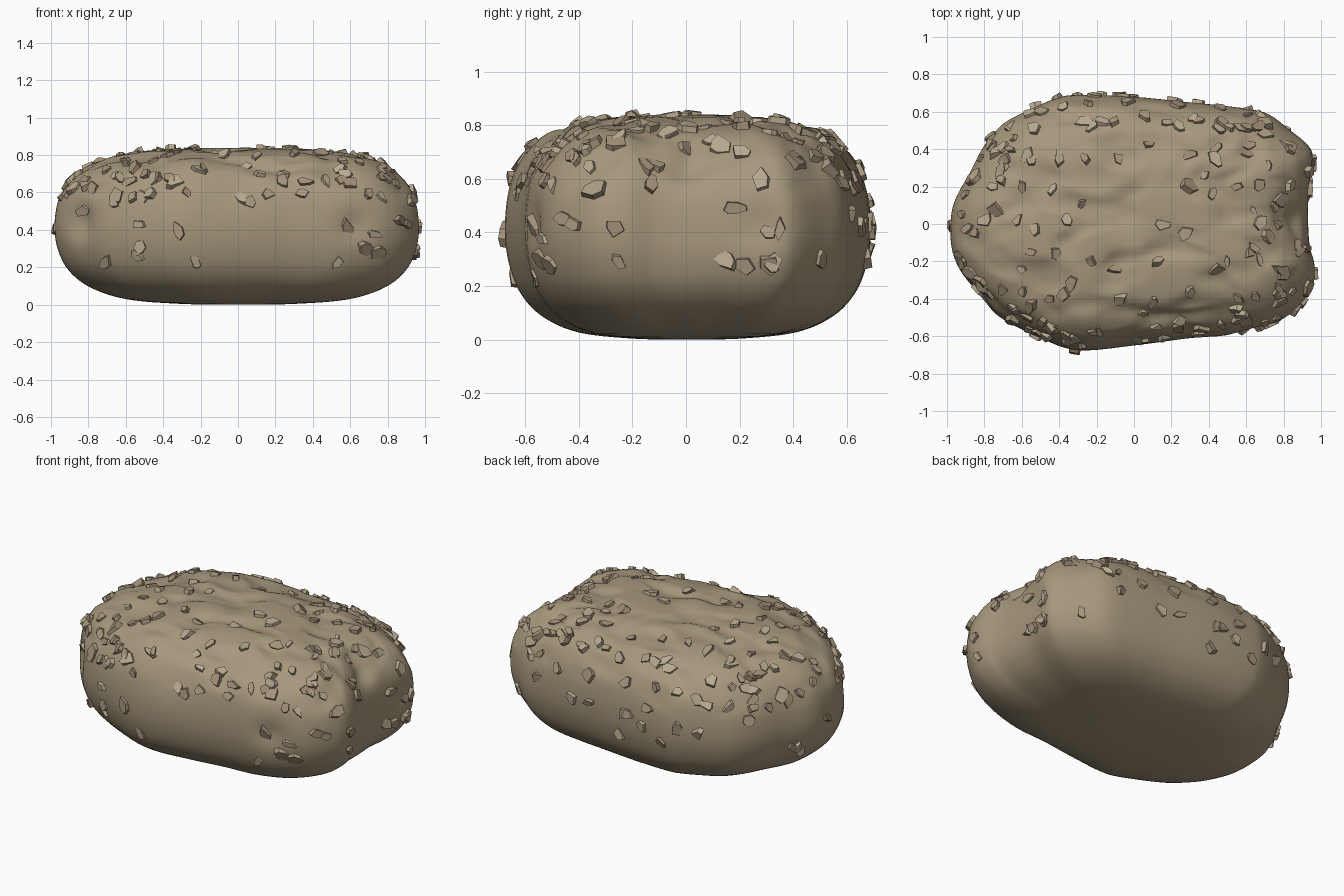
import bpy, bmesh, math, random
from mathutils import Vector, noise
from mathutils.bvhtree import BVHTree

if "Cube" in bpy.data.objects:
    bpy.data.objects.remove(bpy.data.objects["Cube"])

random.seed(7)


def material(name, rgb):
    m = bpy.data.materials.new(name)
    m.diffuse_color = (*rgb, 1)
    m.use_nodes = True
    m.node_tree.nodes["Principled BSDF"].inputs["Base Color"].default_value = m.diffuse_color
    return m


def spline(p, n, closed):
    """Catmull-Rom resampling of 2D points."""
    pts = [Vector(q) for q in p]
    k, out = len(pts), []
    get = (lambda i: pts[i % k]) if closed else (lambda i: pts[max(0, min(k - 1, i))])
    for i in range(k if closed else k - 1):
        a, b, c, d = (get(i + j) for j in (-1, 0, 1, 2))
        for s in range(n):
            t = s / n
            out.append(0.5 * (2 * b + (c - a) * t + (2 * a - 5 * b + 4 * c - d) * t * t
                              + (3 * b - a - 3 * c + d) * t ** 3))
    return out if closed else out + [pts[-1]]


# Plan outline (seen from the top) and vertical profile (scale, height)
OUTLINE = [(.93, 0), (.935, .15), (.965, .30), (.95, .40), (.83, .505), (.70, .595), (.50, .63),
           (.3, .65), (0, .68), (-.3, .69), (-.42, .67), (-.57, .605), (-.7, .535), (-.8, .42),
           (-.88, .27), (-.96, .12), (-.98, 0), (-.97, -.15), (-.9, -.31), (-.8, -.43),
           (-.7, -.51), (-.5, -.61), (-.3, -.675), (0, -.65), (.3, -.61), (.55, -.59),
           (.75, -.53), (.87, -.45), (.955, -.33), (.965, -.22), (.94, -.12)]
PROFILE = [(.02, 0), (.3, .004), (.6, .028), (.8, .09), (.92, .18), (.98, .29), (1, .41),
           (.985, .54), (.945, .63), (.87, .71), (.74, .78), (.5, .823), (.25, .838), (.02, .84)]
# Local dents: centre, radius, depth
DENTS = [((-.86, -.38, .45), .12, .05), ((.62, -.57, .42), .10, .03), ((.93, .28, .42), .11, .03),
         ((.88, 0, .66), .10, .03), ((.0, -.62, .65), .16, .02), ((.5, -.5, .72), .10, .03),
         ((-.05, .06, .84), .10, .03), ((.62, .4, .78), .08, .04), ((.35, .25, .82), .07, .03),
         ((-.6, .12, .8), .09, .03), ((-.55, -.35, .78), .10, .03), ((-.1, -.22, .83), .09, .03)]


def dented(p, n):
    q = Vector((p.x * 3.5, p.y * 6, p.z * 6))
    upper = max(0, min(1, (p.z - .52) / .22))
    d = -.045 * max(0, noise.noise(q) - .1) * upper
    d -= .045 * max(0, noise.noise(q * 1.5 + Vector((5, 2, 9))) - .08) * upper
    for c, r, depth in DENTS:
        d -= .9 * depth * math.exp(-((p - Vector(c)).length / r) ** 2 * 1.5)
    # broken furrow along the front shoulder
    if p.y < 0 and p.z > .6:
        fade = math.exp(-((p.x - .1) / .5) ** 4)
        d -= .02 * fade * math.exp(-((p.y + .47 + .04 * math.sin(7 * p.x)) / .04) ** 2)
    return p + n * d


# Smooth rock body; the hollow in the right end fades out towards the base
bm = bmesh.new()
ring = spline(OUTLINE, 5, True)
rows = []
for s in spline(PROFILE, 6, False):
    row, low = [], max(0, min(1, (.4 - s.y) / .3))
    for o in ring:
        hollow = .035 * math.exp(-(o.y / .2) ** 2) if o.x > 0 else 0
        row.append(bm.verts.new(((o.x + hollow * low) * s.x, o.y * s.x, s.y)))
    rows.append(row)
N = len(ring)
for a, b in zip(rows, rows[1:]):
    for i in range(N):
        bm.faces.new((a[i], a[(i + 1) % N], b[(i + 1) % N], b[i]))
bm.faces.new(rows[0][::-1])
bm.faces.new(rows[-1])
bm.normal_update()
moved = [dented(v.co.copy(), v.normal) for v in bm.verts]
for v, co in zip(bm.verts, moved):
    v.co = co
for f in bm.faces:
    f.smooth = True
bm.normal_update()
tree = BVHTree.FromBMesh(bm)
me = bpy.data.meshes.new("rock_body")
bm.to_mesh(me)
bm.free()
me.materials.append(material("rock", (.39, .315, .205)))
bpy.context.collection.objects.link(bpy.data.objects.new("rock_body", me))

# Angular stone chips half sunk in the surface
chips = bmesh.new()


def chip(origin, direction, size=None):
    loc, nor, _, _ = tree.ray_cast(Vector(origin), Vector(direction))
    if loc is None:
        return
    size = size or random.uniform(.032, .054)
    nor = (nor + Vector([random.gauss(0, .17) for _ in range(3)])).normalized()
    t = nor.orthogonal().normalized()
    u = nor.cross(t)
    k, turn, long = random.choice((5, 5, 6, 7)), random.random() * 6.28, random.uniform(.5, .9)
    up = random.uniform(.01, .022)
    base, top = [], []
    for i in range(k):
        a = 6.283 * (i + random.uniform(-.3, .3)) / k
        r = random.uniform(.7, 1.2) * size
        x, y = r * math.cos(a), r * long * math.sin(a)
        x, y = x * math.cos(turn) - y * math.sin(turn), x * math.sin(turn) + y * math.cos(turn)
        base.append(chips.verts.new(loc + t * x + u * y - nor * .02))
        top.append(chips.verts.new(loc + (t * x + u * y) * .9 + nor * (up + random.uniform(-.004, .004))))
    shade = random.randrange(3)
    faces = [chips.faces.new(top), chips.faces.new(base[::-1])]
    faces += [chips.faces.new((base[i], base[(i + 1) % k], top[(i + 1) % k], top[i])) for i in range(k)]
    for f in faces:
        f.material_index = shade


# Chips on the front and right faces
for x, z in [(-.53, .43), (-.52, .31), (-.32, .40), (-.23, .23), (-.71, .23), (.53, .22), (.06, .55),
             (.58, .42), (.73, .38), (.24, .66), (-.45, .67), (-.82, .5), (.75, .28), (.6, .65), (.9, .43)]:
    chip((x, -2, z), (0, 1, 0), .052)
for y, z in [(-.25, .29), (.15, .30), (.22, .28), (.31, .28), (.35, .42), (-.27, .42), (-.45, .45),
             (.18, .49), (-.13, .58), (.5, .3), (-.54, .3), (-.15, .65)]:
    chip((2, y, z), (-1, 0, 0), .048)
# Chips on the top
for x, y in [(-.22, .52), (-.24, .64), (.18, .54), (.45, .54), (.6, .51), (-.4, .36), (-.26, .35), (-.08, .35),
             (-.55, .35), (.3, .37), (.43, .35), (.62, .42), (-.6, .2), (-.43, .19), (-.28, .11), (.3, .2),
             (.38, .26), (.42, .16), (.55, .2), (.67, .21), (-.62, .02), (-.8, .02), (-.36, .02), (.28, -.05),
             (.15, .0), (-.53, -.03), (-.55, -.15), (-.42, -.16), (-.23, -.2), (-.1, -.24), (.13, -.2),
             (.5, -.2), (.67, -.19), (.78, -.25), (-.38, -.38), (-.6, -.24), (.1, -.42), (.12, -.55),
             (.3, -.36), (.57, -.48), (-.2, -.58), (.75, .1), (.73, -.05), (-.7, -.35), (-.75, .2)]:
    chip((x, y, 2), (0, 0, -1))
# Crowded upper shoulder, thickest at the corners, then sparse sides
for i in range(105):
    a = 6.283 * (i + random.random()) / 105
    a -= .16 * math.sin(4 * a + 2.6)
    e = random.uniform(.56, .81)
    chip((2.5 * math.cos(a), 1.75 * math.sin(a), e), (-math.cos(a), -.7 * math.sin(a), 0))
for i in range(20):
    a = random.uniform(.4, 4.2)
    chip((2.5 * math.cos(a), 1.75 * math.sin(a), random.uniform(.22, .55)),
         (-math.cos(a), -.7 * math.sin(a), 0), .046)

bmesh.ops.recalc_face_normals(chips, faces=chips.faces)
cm = bpy.data.meshes.new("stone_chips")
chips.to_mesh(cm)
chips.free()
for n, c in (("chip_mid", (.40, .325, .22)), ("chip_light", (.48, .40, .28)), ("chip_brown", (.37, .28, .19))):
    cm.materials.append(material(n, c))
bpy.context.collection.objects.link(bpy.data.objects.new("stone_chips", cm))
